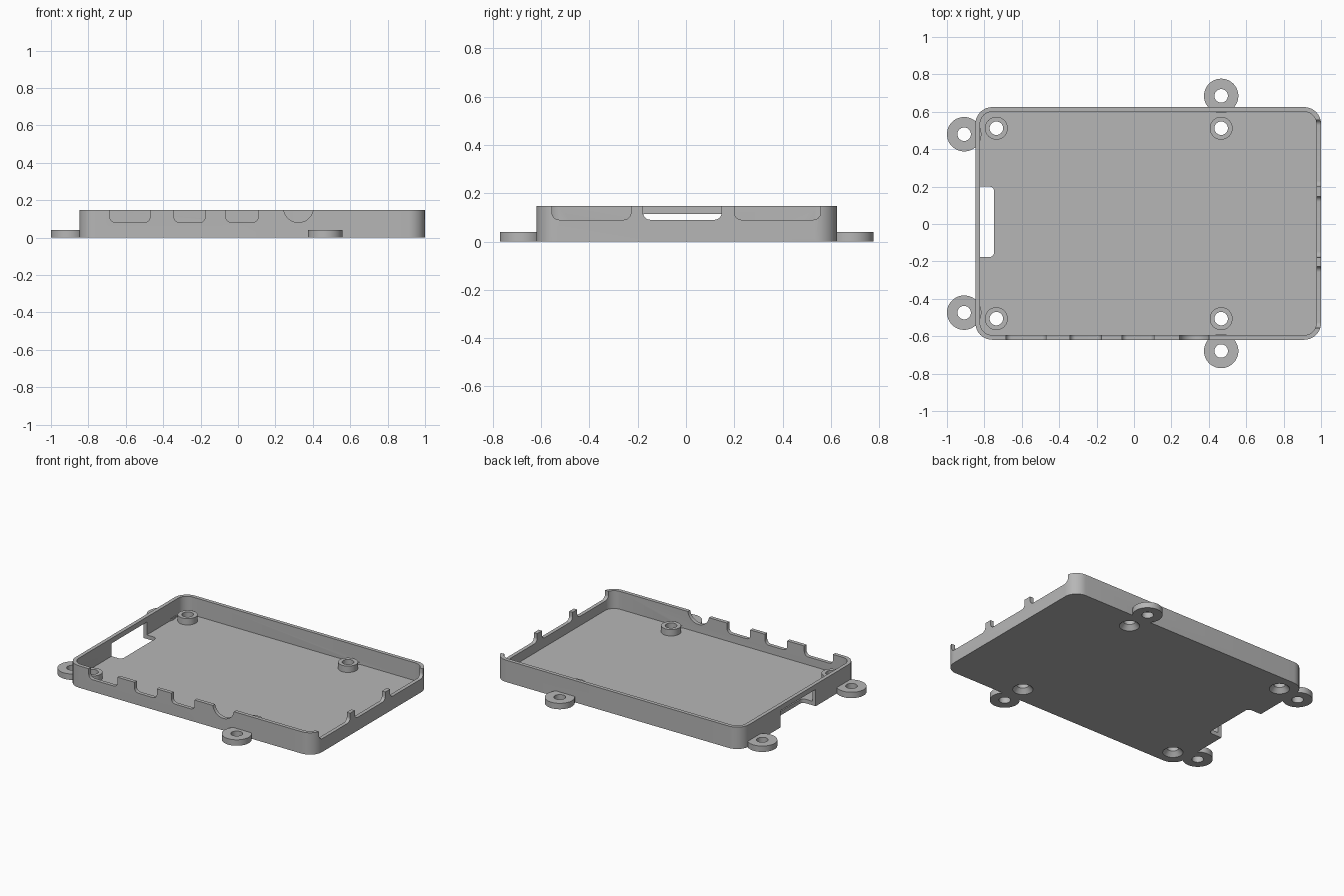
import bpy, bmesh, math
from mathutils import Vector

if "Cube" in bpy.data.objects:
    bpy.data.objects.remove(bpy.data.objects["Cube"], do_unlink=True)

grey = bpy.data.materials.new("plain grey")
grey.use_nodes = True
grey.diffuse_color = (0.47, 0.47, 0.47, 1)
grey.node_tree.nodes["Principled BSDF"].inputs["Base Color"].default_value = grey.diffuse_color


def add_object(name, bm):
    bmesh.ops.remove_doubles(bm, verts=bm.verts, dist=0.0001)
    bmesh.ops.recalc_face_normals(bm, faces=bm.faces)
    mesh = bpy.data.meshes.new(name)
    bm.to_mesh(mesh)
    bm.free()
    mesh.materials.append(grey)
    obj = bpy.data.objects.new(name, mesh)
    bpy.context.collection.objects.link(obj)
    return obj


def rounded_prism(name, low, high, radius, axis="z", steps=10):
    """Box between two corners, with its edges along one axis rounded."""
    n = "xyz".index(axis)
    a, b = [i for i in range(3) if i != n]
    bm = bmesh.new()
    ring = []
    for corner, (u, v) in enumerate([(high, high), (low, high), (low, low), (high, low)]):
        ca = u[a] + (radius if u is low else -radius)
        cb = v[b] + (radius if v is low else -radius)
        for s in range(steps + 1):
            t = (corner + s / steps) * math.pi / 2
            p = Vector((0, 0, 0))
            p[a], p[b], p[n] = ca + radius * math.cos(t), cb + radius * math.sin(t), low[n]
            ring.append(bm.verts.new(p))
    face = bm.faces.new(ring)
    top = bmesh.ops.extrude_face_region(bm, geom=[face])["geom"]
    shift = Vector((0, 0, 0))
    shift[n] = high[n] - low[n]
    bmesh.ops.translate(bm, vec=shift, verts=[v for v in top if isinstance(v, bmesh.types.BMVert)])
    return add_object(name, bm)


def cone(name, x, y, z0, z1, r0, r1):
    bm = bmesh.new()
    bmesh.ops.create_cone(bm, cap_ends=True, segments=48, radius1=r0, radius2=r1, depth=z1 - z0)
    bmesh.ops.translate(bm, vec=(x, y, (z0 + z1) / 2), verts=bm.verts)
    return add_object(name, bm)


def combine(target, tool, operation):
    mod = target.modifiers.new(operation, "BOOLEAN")
    mod.operation, mod.solver, mod.object = operation, "EXACT", tool
    bpy.context.view_layer.objects.active = target
    bpy.ops.object.modifier_apply(modifier=mod.name)
    bpy.data.objects.remove(tool, do_unlink=True)


# Tray shell
LEFT, RIGHT, FRONT, BACK = -0.848, 1.0, -0.619, 0.625
WALL, FLOOR, TOP = 0.025, 0.027, 0.148
tray = rounded_prism("case_tray", (LEFT, FRONT, 0), (RIGHT, BACK, TOP), 0.09)
combine(tray, rounded_prism("cavity", (LEFT + WALL, FRONT + WALL, FLOOR),
                            (RIGHT - WALL, BACK - WALL, 0.3), 0.065), "DIFFERENCE")

# Board standoffs and outer mounting ears
MID = 0.003
standoffs = [(x, MID + s * 0.509) for x in (-0.736, 0.466) for s in (-1, 1)]
ears = [(x, MID + s * y) for x, y in ((-0.908, 0.477), (0.466, 0.682)) for s in (-1, 1)]
for x, y in standoffs:
    combine(tray, cone("standoff", x, y, 0.005, 0.07, 0.061, 0.061), "UNION")
for x, y in ears:
    combine(tray, cone("ear", x, y, 0, 0.04, 0.092, 0.092), "UNION")

# Screw holes, countersunk from below under the standoffs
for x, y in standoffs + ears:
    combine(tray, cone("screw_hole", x, y, -0.05, 0.2, 0.036, 0.036), "DIFFERENCE")
for x, y in standoffs:
    combine(tray, cone("countersink", x, y, -0.004, 0.03, 0.066, 0.036), "DIFFERENCE")

# Port notches in the front wall; the last one is a half round
for x0, x1, r in ((-0.685, -0.47, 0.03), (-0.342, -0.175, 0.03),
                  (-0.065, 0.108, 0.03), (0.243, 0.403, 0.08)):
    combine(tray, rounded_prism("front_notch", (x0, FRONT - 0.05, 0.081),
                                (x1, FRONT + 0.04, 0.4), r, "y"), "DIFFERENCE")

# Port notches in the end wall
for y0, y1 in ((-0.555, -0.228), (-0.178, 0.148), (0.2, 0.557)):
    combine(tray, rounded_prism("end_notch", (RIGHT - 0.04, y0, 0.09),
                                (RIGHT + 0.05, y1, 0.4), 0.03, "x"), "DIFFERENCE")

# Card slot through the floor and the lower part of the other end wall
combine(tray, rounded_prism("card_slot", (-1.0, -0.177, -0.05),
                            (-0.748, 0.2, 0.114), 0.025), "DIFFERENCE")

bpy.ops.object.select_all(action="DESELECT")
tray.select_set(True)
bpy.context.view_layer.objects.active = tray
bpy.ops.object.shade_smooth_by_angle(angle=math.radians(30))
